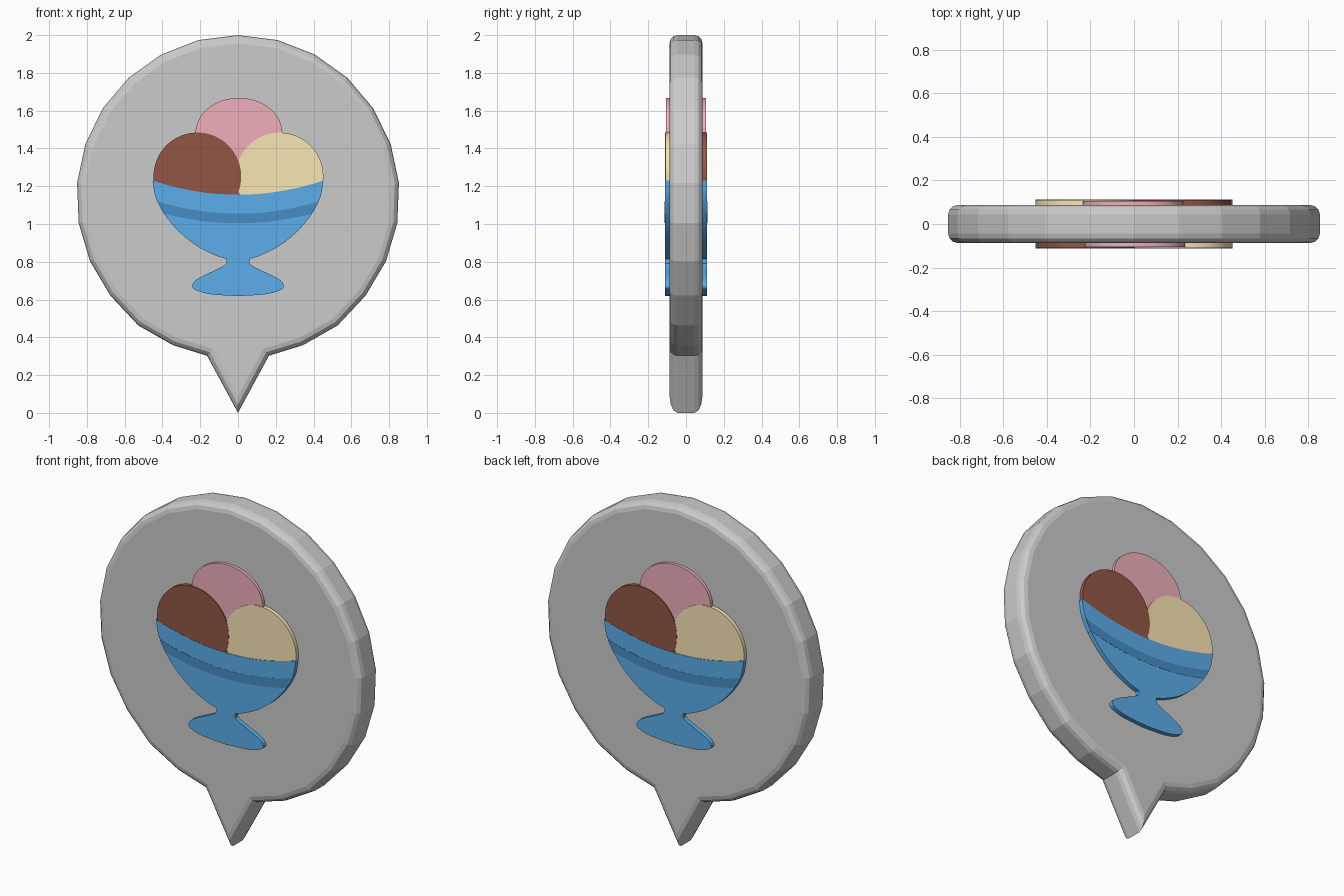
import bpy, bmesh, math
from mathutils import Vector

if "Cube" in bpy.data.objects:
    bpy.data.objects.remove(bpy.data.objects["Cube"])


def material(name, rgb):
    m = bpy.data.materials.new(name)
    m.diffuse_color = (*rgb, 1)
    m.use_nodes = True
    m.node_tree.nodes["Principled BSDF"].inputs["Base Color"].default_value = m.diffuse_color
    return m


def slab(name, pts, y0, y1, mat=None, bevel=0, turn=False, smooth=False):
    """Extrude an x/z outline between two depths; turn spins it to the back."""
    bm = bmesh.new()
    s = -1 if turn else 1
    face = bm.faces.new([bm.verts.new((s * x, s * y0, z)) for x, z in pts])
    res = bmesh.ops.extrude_face_region(bm, geom=[face], use_keep_orig=True)
    for v in res["geom"]:
        if isinstance(v, bmesh.types.BMVert):
            v.co.y = s * y1
    bmesh.ops.recalc_face_normals(bm, faces=bm.faces[:])
    if bevel:
        rims = [e for e in bm.edges if abs(e.verts[0].co.y - e.verts[1].co.y) < 1e-5]
        bmesh.ops.bevel(bm, geom=rims, offset=bevel, segments=3, profile=0.5,
                        affect='EDGES', clamp_overlap=True)
    me = bpy.data.meshes.new(name)
    bm.to_mesh(me)
    bm.free()
    ob = bpy.data.objects.new(name, me)
    bpy.context.collection.objects.link(ob)
    if mat:
        me.materials.append(mat)
    if smooth:
        bpy.ops.object.select_all(action='DESELECT')
        ob.select_set(True)
        bpy.context.view_layer.objects.active = ob
        bpy.ops.object.shade_smooth_by_angle(angle=math.radians(30))
    return ob


def ellipse(cx, cz, rx, rz, n=64):
    return [(cx + rx * math.cos(2 * math.pi * i / n),
             cz + rz * math.sin(2 * math.pi * i / n)) for i in range(n)]


def spline(pts, n=5):
    """Smooth curve through the given points."""
    p = [Vector(q) for q in pts]
    p = [2 * p[0] - p[1]] + p + [2 * p[-1] - p[-2]]
    out = []
    for a, b, c, d in zip(p, p[1:], p[2:], p[3:]):
        for i in range(n):
            t = i / n
            out.append(tuple(0.5 * (2 * b + (c - a) * t + (2 * a - 5 * b + 4 * c - d) * t * t
                                    + (3 * b - a - 3 * c + d) * t ** 3)))
    return out + [tuple(p[-2])]


def arc(half, z_mid, rise, n=28):
    """Sagging curve running from left to right."""
    return [(half * k, z_mid + rise * k * k)
            for k in (-1 + 2 * i / n for i in range(n + 1))]


def mirrored(right):
    return right + [(-x, z) for x, z in reversed(right) if x > 1e-6]


# pin plate with pointed tail
R, CZ = 0.855, 1.145
half = [(R * math.sin(math.radians(14.2 * i)), CZ + R * math.cos(math.radians(14.2 * i)))
        for i in range(10)]
half += [(0.528, 0.463), (0.343, 0.358), (0.164, 0.303), (0, 0)]
slab("pin_plate", mirrored(half), -0.087, 0.087, bevel=0.043)

# dish outline: sagging rim, round bowl, short stem and foot
bowl = spline([(0.452, 1.23), (0.44, 1.155), (0.413, 1.09), (0.37, 1.025), (0.31, 0.957),
               (0.22, 0.885), (0.12, 0.834), (0.06, 0.815)])
foot = spline([(0.06, 0.79), (0.095, 0.768), (0.205, 0.715), (0.238, 0.685),
               (0.232, 0.655), (0.15, 0.629), (0, 0.618)])
dish = arc(0.452, 1.155, 0.075)[1:-1] + mirrored(bowl + foot)
stripe = arc(0.422, 1.055, 0.063) + arc(0.392, 1.004, 0.051)[::-1]

layers = [
    ("pink_scoop", ellipse(0.005, 1.48, 0.23, 0.188), 0.105, (0.87, 0.43, 0.49)),
    ("cream_scoop", ellipse(0.22, 1.252, 0.232, 0.232), 0.109, (0.95, 0.79, 0.46)),
    ("brown_scoop", ellipse(-0.215, 1.252, 0.232, 0.232), 0.1105, (0.29, 0.094, 0.058)),
    ("dish", dish, 0.112, (0.105, 0.42, 0.82)),
    ("dish_stripe", stripe, 0.113, (0.062, 0.27, 0.56)),
]

# the same raised picture on the front and, turned round, on the back
for name, pts, depth, rgb in layers:
    mat = material(name + "_colour", rgb)
    for side, turn in (("front", False), ("back", True)):
        slab(f"{name}_{side}", pts, -0.08, -depth, mat, turn=turn, smooth=True)
